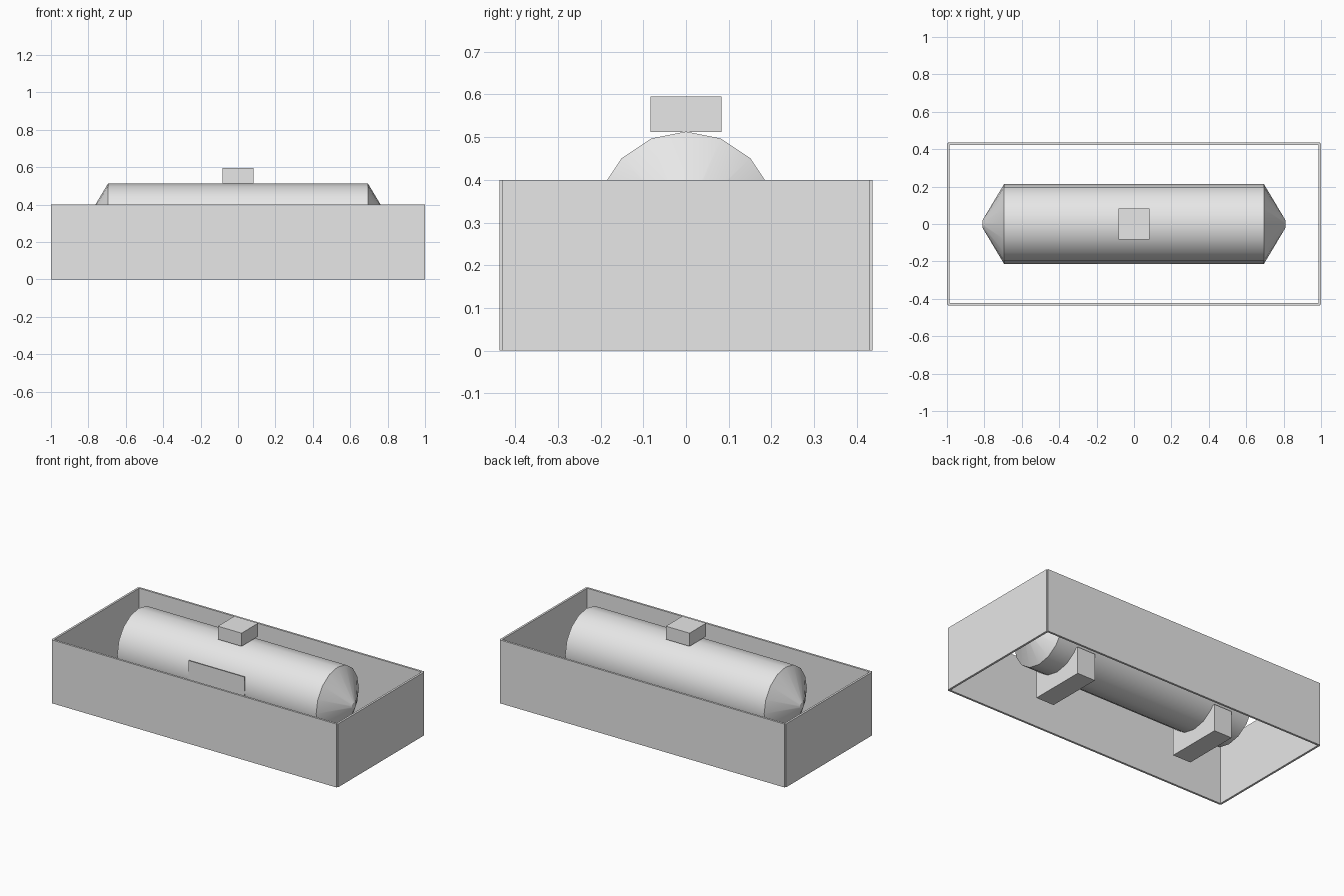
import bpy
import bmesh
from math import radians
from mathutils import Matrix, Vector

cube = bpy.data.objects.get("Cube")
if cube:
    bpy.data.objects.remove(cube, do_unlink=True)

grey = bpy.data.materials.new("plain_grey")
grey.use_nodes = True
grey.diffuse_color = (0.8, 0.8, 0.8, 1)
grey.node_tree.nodes["Principled BSDF"].inputs["Base Color"].default_value = (0.8, 0.8, 0.8, 1)


def finish(name, bm):
    bmesh.ops.recalc_face_normals(bm, faces=bm.faces)
    mesh = bpy.data.meshes.new(name)
    bm.to_mesh(mesh)
    bm.free()
    mesh.materials.append(grey)
    obj = bpy.data.objects.new(name, mesh)
    bpy.context.collection.objects.link(obj)
    return obj


def box(name, center, size):
    bm = bmesh.new()
    bmesh.ops.create_cube(bm, size=1)
    bmesh.ops.scale(bm, vec=Vector(size), verts=bm.verts)
    bmesh.ops.translate(bm, vec=Vector(center), verts=bm.verts)
    return finish(name, bm)


# Open containment walls, each centred on the boundary line
half_x, half_y, wall, height = 0.9935, 0.43, 0.013, 0.4
for side, front, end in ((-1, "front", "right"), (1, "back", "left")):
    box(front + "_wall", (0, side * half_y, height / 2), (2 * half_x, wall, height))
    box(end + "_wall", (side * half_x, 0, height / 2), (wall, 2 * half_y, height))

# Horizontal tank: rings along x with tapered ends
radius, axis_z, sides = 0.213, 0.3, 16
bm = bmesh.new()
rings = []
for x, r in ((-0.81, 0.02), (-0.695, radius), (0.695, radius), (0.81, 0.02)):
    ring = []
    for i in range(sides):
        spin = Matrix.Rotation(radians(360 * i / sides), 3, "X")
        ring.append(bm.verts.new(spin @ Vector((0, 0, r)) + Vector((x, 0, axis_z))))
    rings.append(ring)
for a, b in zip(rings, rings[1:]):
    for i in range(sides):
        j = (i + 1) % sides
        bm.faces.new((a[i], a[j], b[j], b[i]))
bm.faces.new(rings[0])
bm.faces.new(rings[-1])
tank = finish("tank", bm)
bpy.ops.object.select_all(action="DESELECT")
tank.select_set(True)
bpy.context.view_layer.objects.active = tank
bpy.ops.object.shade_smooth_by_angle(angle=radians(30))

# Saddle blocks under the tank
for side, label in ((-1, "right"), (1, "left")):
    box(label + "_saddle", (side * 0.5, 0, 0.085), (0.125, 0.36, 0.17))

# Hatch on top and thin plate on the front of the tank
box("top_hatch", (0, 0, 0.554), (0.166, 0.166, 0.083))
box("front_plate", (0, -0.212, axis_z), (0.39, 0.005, 0.198))
